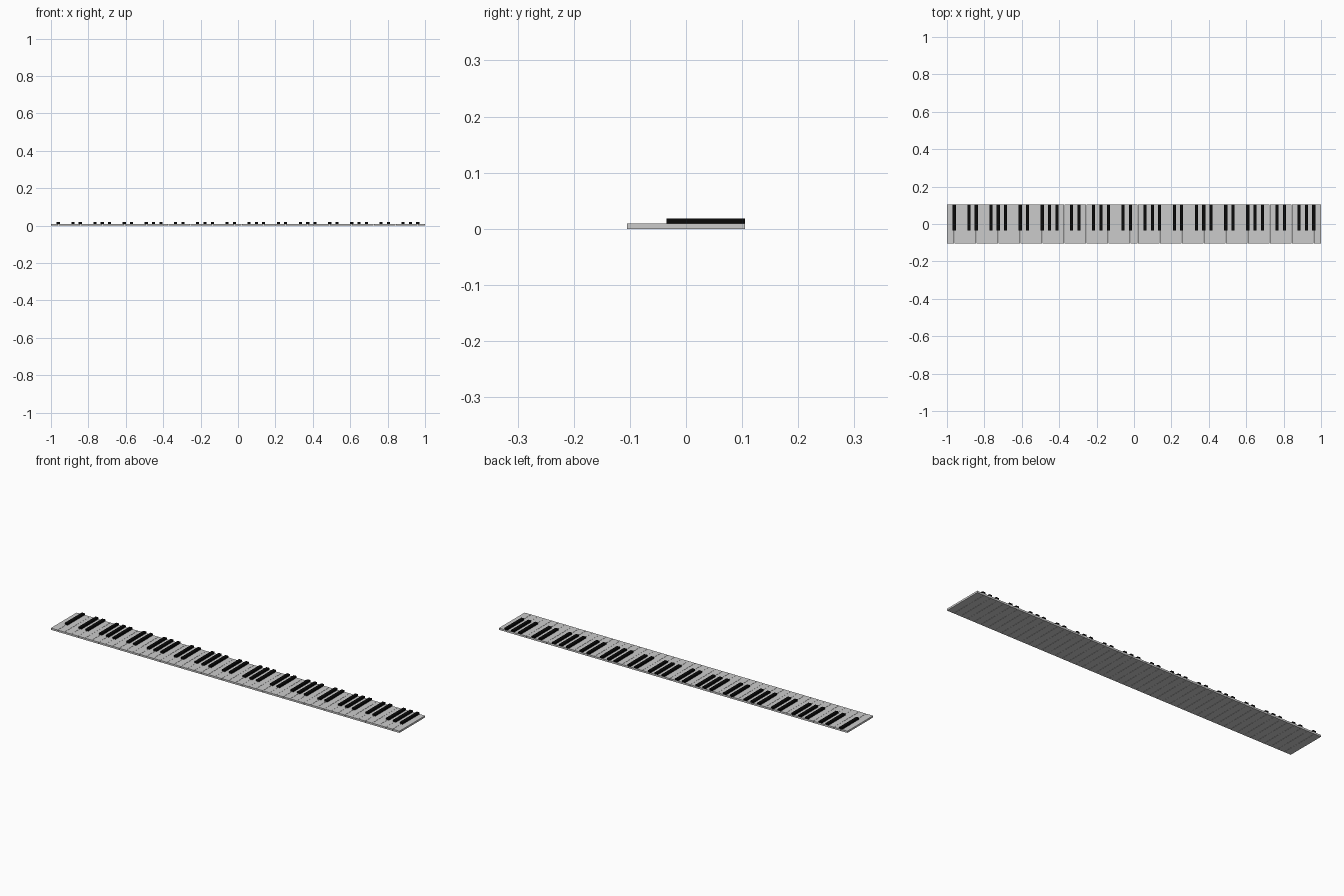
import bpy, bmesh
from mathutils import Matrix

if "Cube" in bpy.data.objects:
    bpy.data.objects.remove(bpy.data.objects["Cube"])

WHITES = 51
GAP = 0.001
PITCH = (2 + GAP) / WHITES

black_mat = bpy.data.materials.new("black_key")
black_mat.diffuse_color = (0.003, 0.003, 0.003, 1)
black_mat.use_nodes = True
black_mat.node_tree.nodes["Principled BSDF"].inputs["Base Color"].default_value = black_mat.diffuse_color


def key(name, x, width, y0, y1, z0, z1, mat=None):
    """One box-shaped key centred on x."""
    bm = bmesh.new()
    place = (Matrix.Translation((x, (y0 + y1) / 2, (z0 + z1) / 2))
             @ Matrix.Diagonal((width, y1 - y0, z1 - z0, 1)))
    bmesh.ops.create_cube(bm, size=1, matrix=place)
    mesh = bpy.data.meshes.new(name)
    bm.to_mesh(mesh)
    bm.free()
    if mat:
        mesh.materials.append(mat)
    obj = bpy.data.objects.new(name, mesh)
    bpy.context.collection.objects.link(obj)
    return obj


# White keys: A, B, then seven octaves C..B
for i in range(WHITES):
    key("white_key", -1 + PITCH * i + (PITCH - GAP) / 2, PITCH - GAP,
        -0.105, 0.105, 0.0, 0.0093)

# Black keys over the seams, skipping B-C and E-F
for i in range(1, WHITES):
    if (i - 2) % 7 not in (0, 3):
        key("black_key", -1 + PITCH * i - GAP / 2, 0.0165,
            -0.035, 0.105, 0.0093, 0.018, black_mat)
